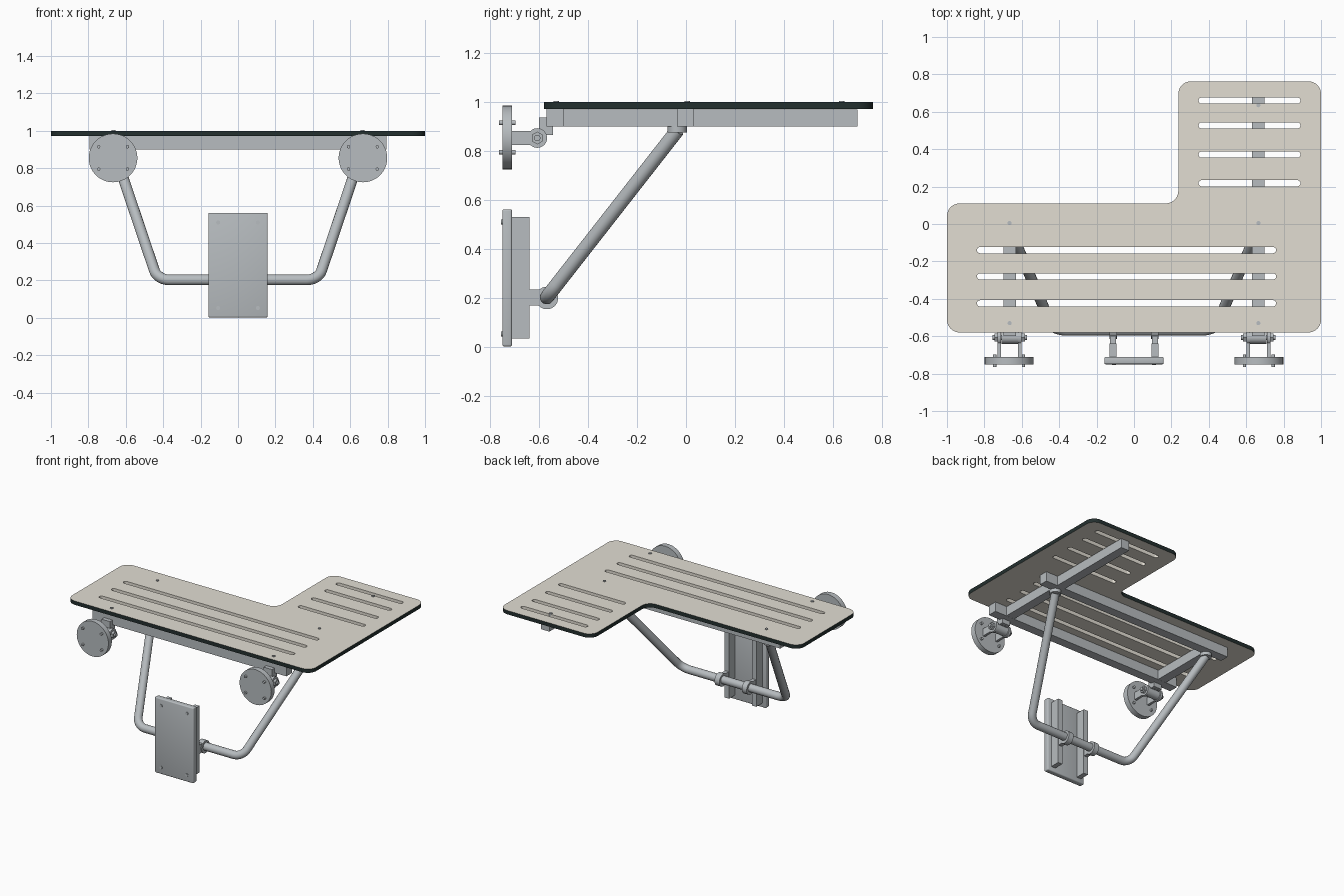
import bpy, bmesh, math
from mathutils import Vector, Matrix

if "Cube" in bpy.data.objects:
    bpy.data.objects.remove(bpy.data.objects["Cube"])


def material(name, rgb):
    m = bpy.data.materials.new(name)
    m.diffuse_color = (*rgb, 1)
    m.use_nodes = True
    m.node_tree.nodes["Principled BSDF"].inputs["Base Color"].default_value = m.diffuse_color
    return m


BEIGE = material("beige panel", (0.76, 0.725, 0.65))
DARK = material("dark panel edge", (0.017, 0.029, 0.028))
STEEL = material("brushed steel", (0.475, 0.505, 0.525))


def add(name, mesh, mats=(STEEL,), angle=30):
    ob = bpy.data.objects.new(name, mesh)
    bpy.context.collection.objects.link(ob)
    for m in mats:
        mesh.materials.append(m)
    bpy.ops.object.select_all(action='DESELECT')
    ob.select_set(True)
    bpy.context.view_layer.objects.active = ob
    bpy.ops.object.shade_smooth_by_angle(angle=math.radians(angle))
    return ob


def box(name, lo, hi, bevel=0):
    lo, hi = Vector(lo), Vector(hi)
    bm = bmesh.new()
    bmesh.ops.create_cube(bm, size=1, matrix=Matrix.Translation((lo + hi) / 2)
                          @ Matrix.Diagonal((*(hi - lo), 1)))
    if bevel:
        bmesh.ops.bevel(bm, geom=bm.edges[:], offset=bevel, segments=3,
                        profile=0.5, affect='EDGES')
    me = bpy.data.meshes.new(name)
    bm.to_mesh(me)
    bm.free()
    return add(name, me)


def cyl(name, a, b, r, n=32):
    a, b = Vector(a), Vector(b)
    rot = (b - a).to_track_quat('Z', 'Y').to_matrix().to_4x4()
    bm = bmesh.new()
    bmesh.ops.create_cone(bm, cap_ends=True, segments=n, radius1=r, radius2=r,
                          depth=(b - a).length,
                          matrix=Matrix.Translation((a + b) / 2) @ rot)
    me = bpy.data.meshes.new(name)
    bm.to_mesh(me)
    bm.free()
    return add(name, me)


def fillet(prev, p, nxt, r, n=10):
    """Points of a circular arc of radius r replacing corner p."""
    u, v = (prev - p).normalized(), (nxt - p).normalized()
    half = u.angle(v) / 2
    t = r / math.tan(half)
    c = p + (u + v).normalized() * (r / math.sin(half))
    s, e = (p + u * t - c).normalized(), (p + v * t - c).normalized()
    return [c + s.slerp(e, i / n).normalized() * r for i in range(n + 1)]


def curve_mesh(name, splines, cyclic, **settings):
    cu = bpy.data.curves.new(name, 'CURVE')
    for k, v in settings.items():
        setattr(cu, k, v)
    for pts in splines:
        sp = cu.splines.new('POLY')
        sp.points.add(len(pts) - 1)
        for q, p in zip(sp.points, pts):
            q.co = (*p, 1)
        sp.use_cyclic_u = cyclic
    tmp = bpy.data.objects.new(name + "_tmp", cu)
    bpy.context.collection.objects.link(tmp)
    dg = bpy.context.evaluated_depsgraph_get()
    me = bpy.data.meshes.new_from_object(tmp.evaluated_get(dg))
    bpy.data.objects.remove(tmp)
    me.name = name
    me.materials.clear()
    bm = bmesh.new()
    bm.from_mesh(me)
    bmesh.ops.remove_doubles(bm, verts=bm.verts, dist=0.0002)
    bmesh.ops.recalc_face_normals(bm, faces=bm.faces)
    bm.to_mesh(me)
    bm.free()
    return me


# L-shaped seat panel with rounded corners and drain slots
corners = [Vector((x, y, 0)) for x, y in
           [(-1, -0.58), (1, -0.58), (1, 0.763), (0.237, 0.763), (0.237, 0.11), (-1, 0.11)]]
outline = []
for i, p in enumerate(corners):
    outline += fillet(corners[i - 1], p, corners[(i + 1) % 6], 0.068)

SLOT_R = 0.0165
slots = [(-0.84, 0.76, y) for y in (-0.14, -0.28, -0.424)]
slots += [(0.345, 0.89, y) for y in (0.66, 0.527, 0.371, 0.218)]


def slot_loop(x0, x1, y):
    pts = []
    for cx, start in ((x1 - SLOT_R, -90), (x0 + SLOT_R, 90)):
        for k in range(11):
            a = math.radians(start + 18 * k)
            pts.append(Vector((cx + SLOT_R * math.cos(a), y + SLOT_R * math.sin(a), 0)))
    return pts


me = curve_mesh("seat_panel", [outline] + [slot_loop(*s) for s in slots], True,
                dimensions='2D', fill_mode='BOTH', extrude=0.014)
me.transform(Matrix.Translation((0, 0, 0.986)))
seat = add("seat_panel", me, (BEIGE, DARK))
for f in me.polygons:
    c = f.center
    in_slot = any(x0 - .01 < c.x < x1 + .01 and abs(c.y - y) < 0.02 for x0, x1, y in slots)
    f.material_index = 1 if abs(f.normal.z) < 0.5 and not in_slot else 0

# Under-seat frame
B0, B1 = 0.9, 0.972
for name, y in (("front_cross_beam", -0.535), ("rear_cross_beam", -0.003)):
    box(name, (-0.795, y - 0.034, B0), (0.795, y + 0.034, B1))
box("side_beam_long", (0.631, -0.5, B0), (0.699, 0.70, B1 - 0.003))
box("side_beam_short", (-0.699, -0.5, B0), (-0.631, -0.03, B1 - 0.003))
for x, y in ((-.665, .005), (.665, .005), (-.665, -.53), (.665, -.53), (.665, .635)):
    cyl("seat_screw", (x, y, 0.985), (x, y, 1.005), 0.011, 16)

# Bent support tube
path = [Vector(p) for p in ((-0.66, -0.035, 0.885), (-0.43, -0.568, 0.203),
                            (0.43, -0.568, 0.203), (0.66, -0.035, 0.885))]
pts = ([path[0]] + fillet(path[0], path[1], path[2], 0.085)
       + fillet(path[1], path[2], path[3], 0.085) + [path[3]])
add("support_tube", curve_mesh("support_tube", [pts], False, dimensions='3D',
                               bevel_depth=0.029, bevel_resolution=6, use_fill_caps=True), angle=40)

# Lower wall plate
box("wall_plate", (-0.159, -0.75, 0.002), (0.159, -0.71, 0.562), 0.008)

for s in (-1, 1):
    def X(v):
        return s * v

    def mbox(name, x0, x1, y0, y1, z0, z1):
        a, b = sorted((X(x0), X(x1)))
        box(name, (a, y0, z0), (b, y1, z1))

    # Plate rails, clamps and screws
    mbox("plate_rail", 0.094, 0.13, -0.712, -0.638, 0.035, 0.53)
    mbox("clamp_arm", 0.097, 0.127, -0.645, -0.58, 0.17, 0.235)
    cyl("tube_clamp", (X(0.092), -0.568, 0.2), (X(0.132), -0.568, 0.2), 0.046)
    for z in (0.053, 0.51):
        cyl("plate_screw", (X(0.106), -0.755, z), (X(0.106), -0.74, z), 0.011, 16)

    # Collar where the tube meets the frame
    cyl("tube_collar", (X(0.66), -0.036, 0.875), (X(0.66), -0.036, 0.905), 0.04)

    # Round wall flange and its bolts
    cx, cz = 0.668, 0.855
    cyl("wall_flange", (X(cx), -0.75, cz), (X(cx), -0.71, cz), 0.13, 48)
    for dx in (-0.077, 0.077):
        for dz in (-0.06, 0.06):
            cyl("flange_bolt", (X(cx + dx), -0.764, cz + dz), (X(cx + dx), -0.697, cz + dz), 0.009, 16)

    # Hinge: fork arms with round eyes, barrel, pin and hex heads
    hx, hy, hz = 0.665, -0.607, 0.853
    for d in (-0.055, 0.055):
        mbox("hinge_arm", hx + d - 0.009, hx + d + 0.009, -0.712, hy, 0.825, 0.881)
        cyl("hinge_eye", (X(hx + d - 0.009), hy, hz), (X(hx + d + 0.009), hy, hz), 0.04)
        o = math.copysign(0.026, d)
        cyl("hinge_hex_head", (X(hx + d), hy, hz), (X(hx + d + o), hy, hz), 0.026, 6)
    cyl("hinge_barrel", (X(hx - 0.044), hy, hz), (X(hx + 0.044), hy, hz), 0.034)
    cyl("hinge_pin", (X(hx - 0.092), hy, hz), (X(hx + 0.092), hy, hz), 0.013, 20)
    mbox("hinge_tab", hx - 0.034, hx + 0.034, -0.6, -0.565, 0.865, 0.936)
    mbox("hinge_foot", hx - 0.034, hx + 0.034, -0.6, -0.543, 0.866, 0.901)
